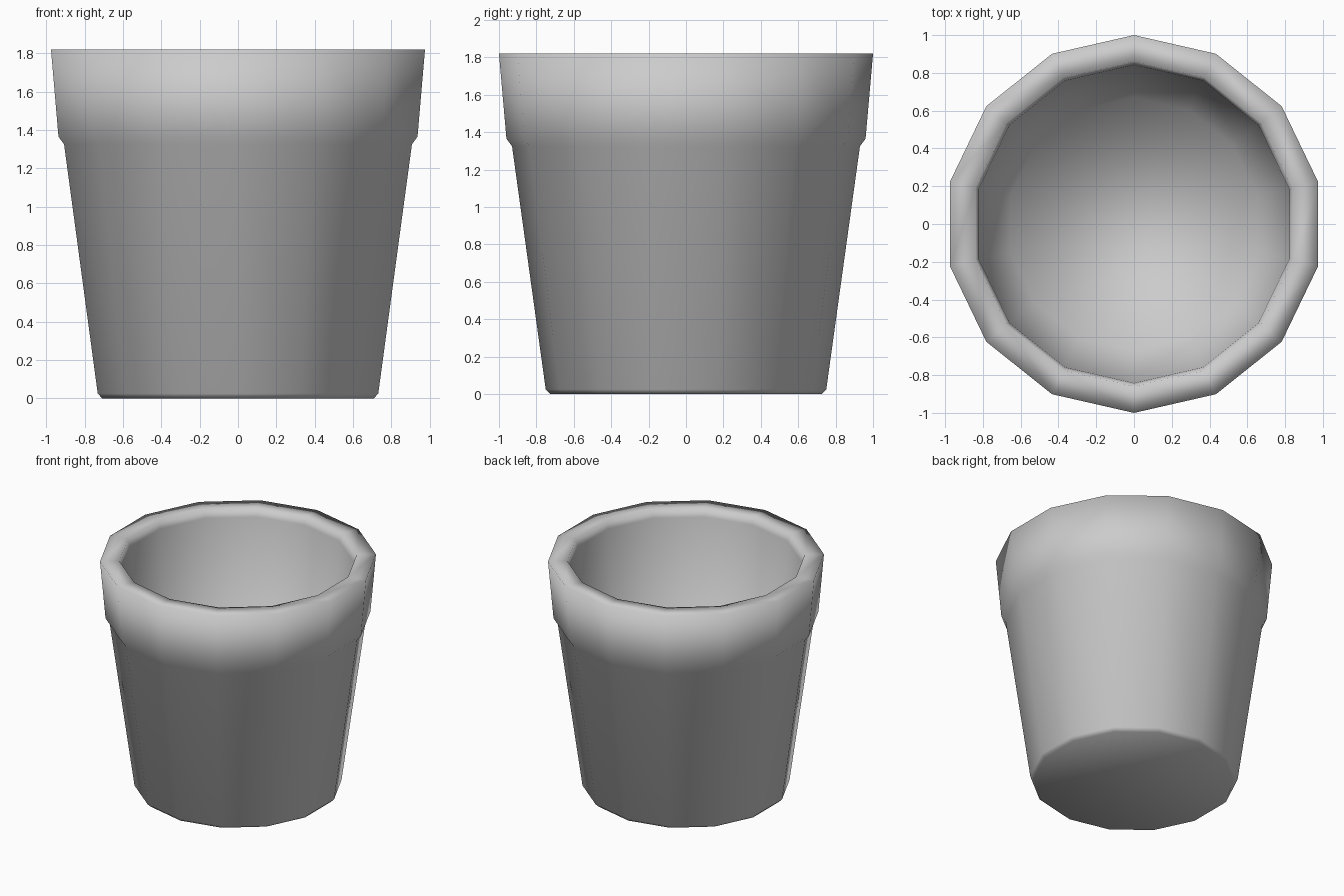
import bpy, bmesh
from math import sin, cos, tau

if "Cube" in bpy.data.objects:
    bpy.data.objects.remove(bpy.data.objects["Cube"])

SIDES = 14

# (radius, height) from the underside, up the outside, over the rim and down inside
PROFILE = [
    (0.725, 0.0), (0.75, 0.025),       # chamfered foot
    (0.93, 1.325), (0.96, 1.365),      # step under the collar
    (1.0, 1.82), (0.86, 1.82),         # collar and flat rim
    (0.842, 1.76), (0.67, 0.09),       # inner wall down to the floor
]


def lathe(name, profile, sides):
    """Revolve a profile around z, closing both ends with a flat cap."""
    bm = bmesh.new()
    rings = [[bm.verts.new((r * sin(tau * i / sides), r * cos(tau * i / sides), z))
              for i in range(sides)] for r, z in profile]
    for a, b in zip(rings, rings[1:]):
        for i in range(sides):
            j = (i + 1) % sides
            bm.faces.new((a[i], a[j], b[j], b[i]))
    bm.faces.new(rings[0])
    bm.faces.new(rings[-1])
    bmesh.ops.recalc_face_normals(bm, faces=bm.faces)
    for f in bm.faces:
        f.smooth = True
    mesh = bpy.data.meshes.new(name)
    bm.to_mesh(mesh)
    bm.free()
    obj = bpy.data.objects.new(name, mesh)
    bpy.context.collection.objects.link(obj)
    return obj


# Plant pot with a thick collar
lathe("plant_pot", PROFILE, SIDES)
